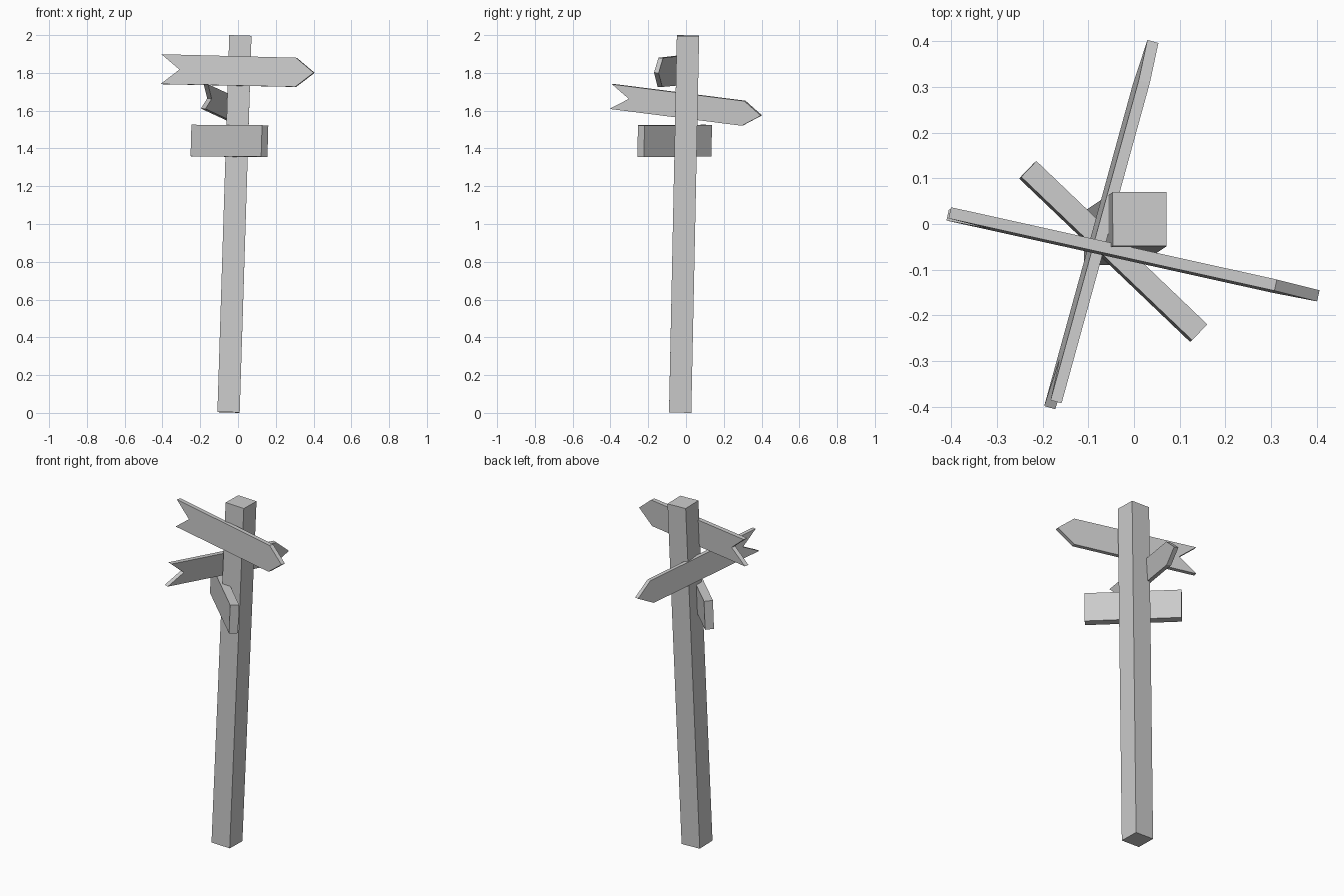
import bpy, bmesh
from math import radians
from mathutils import Matrix, Vector

if "Cube" in bpy.data.objects:
    bpy.data.objects.remove(bpy.data.objects["Cube"])


def slab(name, profile, thick, matrix):
    """Extrude an x-z outline along y, then place it."""
    bm = bmesh.new()
    face = bm.faces.new([bm.verts.new((x, -thick / 2, z)) for x, z in profile])
    ext = bmesh.ops.extrude_face_region(bm, geom=[face])
    moved = [v for v in ext["geom"] if isinstance(v, bmesh.types.BMVert)]
    bmesh.ops.translate(bm, verts=moved, vec=(0, thick, 0))
    bmesh.ops.recalc_face_normals(bm, faces=bm.faces)
    mesh = bpy.data.meshes.new(name)
    bm.to_mesh(mesh)
    bm.free()
    obj = bpy.data.objects.new(name, mesh)
    obj.matrix_world = matrix
    bpy.context.collection.objects.link(obj)
    return obj


def place(centre, yaw, pitch, roll):
    return (Matrix.Translation(centre) @ Matrix.Rotation(radians(yaw), 4, 'Z')
            @ Matrix.Rotation(radians(pitch), 4, 'Y')
            @ Matrix.Rotation(radians(roll), 4, 'X'))


def rect(w, h):
    return [(-w / 2, -h / 2), (w / 2, -h / 2), (w / 2, h / 2), (-w / 2, h / 2)]


def arrow(half, h_tail, h_head):
    """Notched tail on the left, pointed head on the right."""
    return [(-half, -h_tail), (half - 0.098, -h_head), (half, 0),
            (half - 0.098, h_head), (-half, h_tail), (-half + 0.1, 0)]


# Leaning square post
base, top = Vector((-0.05, -0.031, 0.003)), Vector((0.0125, 0.0105, 1.997))
axis = top - base
lean = Vector((0, 0, 1)).rotation_difference(axis).to_matrix().to_4x4()
slab("post", rect(0.118, axis.length), 0.118,
     Matrix.Translation((base + top) / 2) @ lean)

# Two arrow boards and one plain board
slab("upper_arrow_board", arrow(0.414, 0.079, 0.077), 0.025,
     place((-0.001, -0.0675, 1.81), -12.5, 1.3, -2))
slab("middle_arrow_board", arrow(0.415, 0.066, 0.066), 0.025,
     place((-0.068, 0.002, 1.625), 74.6, 7, 4.4))
slab("lower_plain_board", rect(0.517, 0.167), 0.048,
     place((-0.0455, -0.06, 1.44), -43.7, 0.3, -2))
